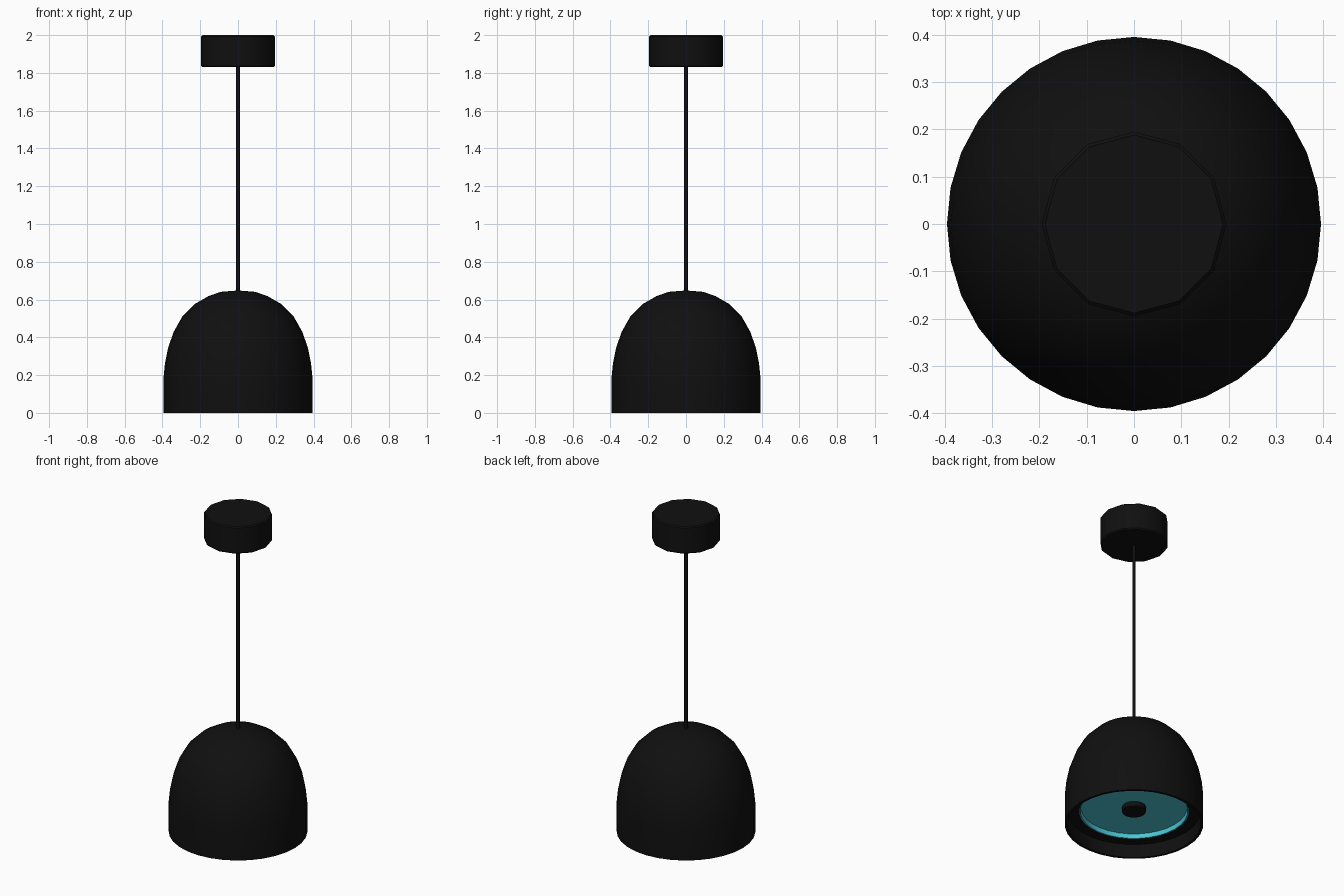
import bpy, bmesh, math

if "Cube" in bpy.data.objects:
    bpy.data.objects.remove(bpy.data.objects["Cube"])


def material(name, rgb):
    m = bpy.data.materials.new(name)
    m.diffuse_color = (*rgb, 1)
    m.use_nodes = True
    m.node_tree.nodes["Principled BSDF"].inputs["Base Color"].default_value = m.diffuse_color
    return m


def lathe(name, profile, sides, mat):
    """Revolve (radius, z) points around z; points with radius 0 become poles."""
    bm = bmesh.new()
    rings = []
    for r, z in profile:
        if r == 0:
            rings.append([bm.verts.new((0, 0, z))] * sides)
        else:
            rings.append([bm.verts.new((r * math.cos(2 * math.pi * i / sides),
                                        r * math.sin(2 * math.pi * i / sides), z))
                          for i in range(sides)])
    for a, b in zip(rings, rings[1:]):
        for i in range(sides):
            j = (i + 1) % sides
            # drop the duplicate pole vertex so end caps are triangles
            bm.faces.new(dict.fromkeys((a[i], a[j], b[j], b[i])))
    bmesh.ops.recalc_face_normals(bm, faces=bm.faces)
    mesh = bpy.data.meshes.new(name)
    bm.to_mesh(mesh)
    bm.free()
    ob = bpy.data.objects.new(name, mesh)
    bpy.context.collection.objects.link(ob)
    mesh.materials.append(mat)
    bpy.ops.object.select_all(action='DESELECT')
    ob.select_set(True)
    bpy.context.view_layer.objects.active = ob
    bpy.ops.object.shade_smooth_by_angle(angle=math.radians(40))
    return ob


black = material("black_metal", (0.005, 0.005, 0.005))
cyan = material("cyan_diffuser", (0.07, 0.56, 0.66))

# Ceiling canopy with softened edges
lathe("ceiling_canopy", [(0, 1.83), (0.188, 1.83), (0.195, 1.837),
                         (0.195, 1.993), (0.188, 2.0), (0, 2.0)], 12, black)

# Hanging cord
lathe("cord", [(0, 0.63), (0.01, 0.63), (0.01, 1.84), (0, 1.84)], 12, black)

# Domed shade: outer dome, bottom rim, inner wall and recessed ledge
lathe("lamp_shade", [(0, 0.648), (0.09, 0.641), (0.155, 0.619), (0.228, 0.577),
                     (0.295, 0.51), (0.34, 0.43), (0.37, 0.345), (0.387, 0.26),
                     (0.395, 0.18), (0.395, 0), (0.38, 0), (0.38, 0.085),
                     (0.312, 0.085), (0.312, 0.13), (0, 0.13)], 32, black)

# Shallow coloured dish inside the shade
lathe("diffuser_dish", [(0.312, 0.083), (0.306, 0.083), (0.302, 0.11), (0, 0.112)],
      32, cyan)

# Small knob in the middle of the dish
lathe("centre_knob", [(0, 0.115), (0.068, 0.115), (0.068, 0.082), (0, 0.08)],
      16, black)

bpy.data.objects["diffuser_dish"].data.flip_normals() if \
    bpy.data.objects["diffuser_dish"].data.polygons[-1].normal.z > 0 else None
